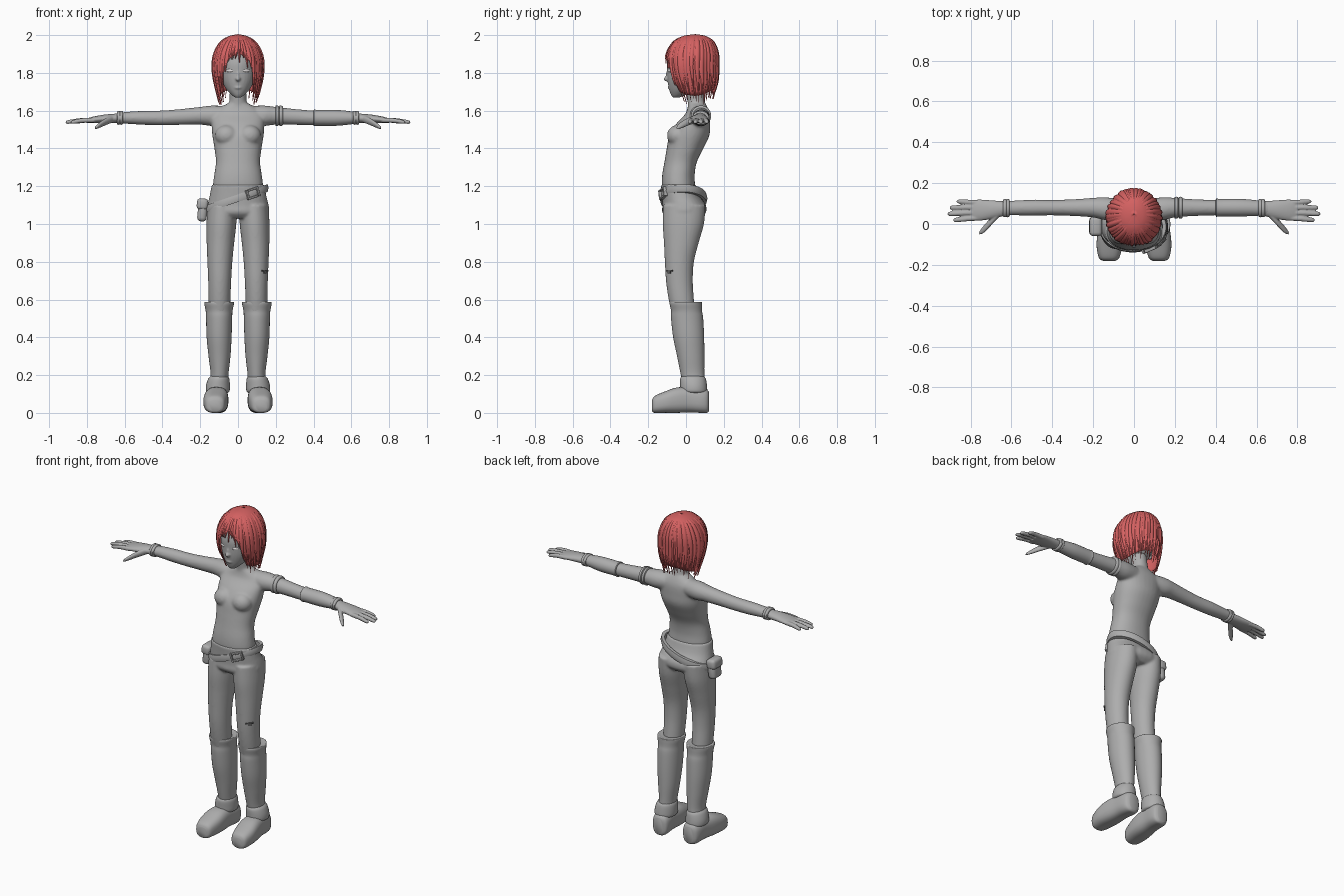
import bpy, bmesh, math, random
from mathutils import Matrix, Vector
random.seed(4)


def material(name, rgb):
    m = bpy.data.materials.new(name)
    m.diffuse_color = (*rgb, 1)
    return m


GREY = material("plain_grey", (0.42, 0.42, 0.42))
RED = material("hair_red", (0.66, 0.12, 0.12))
PALE = material("eye_pale", (0.75, 0.72, 0.72))
DARK = material("tear_dark_grey", (0.12, 0.12, 0.12))


def finish(name, bm, mat, voxel=0, smooth=0, angle=50):
    """Turn a bmesh into an object, optionally fusing its parts by voxel remesh."""
    bmesh.ops.recalc_face_normals(bm, faces=bm.faces)
    me = bpy.data.meshes.new(name)
    bm.to_mesh(me)
    bm.free()
    me.shade_smooth()
    me.set_sharp_from_angle(angle=math.radians(angle))
    me.materials.append(mat)
    ob = bpy.data.objects.new(name, me)
    bpy.context.collection.objects.link(ob)
    if voxel:
        r = ob.modifiers.new("fuse", 'REMESH')
        r.mode, r.voxel_size, r.use_smooth_shade = 'VOXEL', voxel, True
        s = ob.modifiers.new("soften", 'SMOOTH')
        s.factor, s.iterations = 0.5, smooth
    return ob


def spline(rows, sub=5):
    """Catmull-Rom interpolation of rows of numbers."""
    out = []
    for i in range(len(rows) - 1):
        a, b, c, d = (rows[min(max(i + k, 0), len(rows) - 1)] for k in (-1, 0, 1, 2))
        for j in range(sub):
            t = j / sub
            out.append([0.5 * (2 * q + (r - p) * t + (2 * p - 5 * q + 4 * r - s) * t * t
                               + (3 * q - p - 3 * r + s) * t ** 3) for p, q, r, s in zip(a, b, c, d)])
    return out + [list(rows[-1])]


def loft(bm, axis, rows, sides=(1, -1), n=32, power=1.0, sub=5):
    """Rows are (position on axis, centre u, radius u, centre v, radius v)."""
    for s in sides:
        rings = []
        for t, u, ru, v, rv in spline(rows, sub):
            ring = []
            for k in range(n):
                a = 2 * math.pi * k / n
                c, d = math.cos(a), math.sin(a)
                p = u + ru * math.copysign(abs(c) ** power, c)
                q = v + rv * math.copysign(abs(d) ** power, d)
                x, y, z = {'x': (t, p, q), 'y': (p, t, q), 'z': (p, q, t)}[axis]
                ring.append(bm.verts.new((s * x, y, z)))
            rings.append(ring)
        for r0, r1 in zip(rings, rings[1:]):
            for k in range(n):
                bm.faces.new((r0[k], r0[(k + 1) % n], r1[(k + 1) % n], r1[k]))
        bm.faces.new(rings[0])
        bm.faces.new(rings[-1])


def ball(bm, loc, size, turn=0):
    m = Matrix.Translation(loc) @ Matrix.Rotation(turn, 4, 'Z') @ Matrix.Diagonal((*size, 1))
    bmesh.ops.create_uvsphere(bm, u_segments=20, v_segments=12, radius=1, matrix=m)


def box(bm, loc, size, turn=0, tilt=0, bevel=0.006):
    vs = bmesh.ops.create_cube(bm, size=1, matrix=Matrix.Diagonal((*size, 1)))['verts']
    es = list({e for v in vs for e in v.link_edges})
    if bevel:
        vs = bmesh.ops.bevel(bm, geom=es, offset=bevel, segments=3, profile=0.5, affect='EDGES')['verts']
        vs = list({w for v in vs for f in v.link_faces for w in f.verts})
    m = Matrix.Translation(loc) @ Matrix.Rotation(turn, 4, 'Z') @ Matrix.Rotation(tilt, 4, 'Y')
    bmesh.ops.transform(bm, matrix=m, verts=vs)


# Torso, neck, bust and arms fused into one skin
bm = bmesh.new()
loft(bm, 'z', [(1.15, 0, .126, -.035, .08), (1.2, 0, .133, -.04, .088), (1.26, 0, .126, -.04, .086),
               (1.33, 0, .117, -.028, .086), (1.4, 0, .125, -.005, .097), (1.47, 0, .136, .018, .106),
               (1.53, 0, .14, .038, .09), (1.58, 0, .137, .06, .066), (1.61, 0, .105, .062, .055),
               (1.64, 0, .052, .057, .045)], sides=(1,), power=.92)
loft(bm, 'z', [(1.58, 0, .055, .06, .05), (1.64, 0, .046, .055, .046), (1.74, 0, .044, .04, .044)], sides=(1,))
loft(bm, 'x', [(.06, .07, .05, 1.575, .05), (.14, .075, .056, 1.573, .054), (.2, .08, .048, 1.573, .047),
               (.3, .08, .041, 1.567, .042), (.4, .08, .038, 1.562, .039), (.5, .08, .039, 1.562, .037),
               (.6, .078, .036, 1.562, .031), (.66, .074, .036, 1.559, .025)])
for s in (1, -1):
    ball(bm, (s * .06, -.045, 1.468), (.062, .056, .056))
finish("torso_and_arms", bm, GREY, .007, 8)

# Hands: palm, four fingers, thumb
bm = bmesh.new()
loft(bm, 'x', [(.63, .076, .035, 1.56, .025), (.70, .07, .046, 1.557, .023), (.76, .068, .052, 1.552, .018),
               (.80, .068, .046, 1.547, .012)])
for y0, y1, tip in ((.03, .02, .885), (.056, .05, .912), (.081, .08, .902), (.104, .11, .868)):
    loft(bm, 'x', [(.76, y0, .013, 1.55, .013), ((.76 + tip) / 2, (y0 + y1) / 2, .0125, 1.548, .0125),
                   (tip - .012, y1, .011, 1.54, .01), (tip, y1, .004, 1.538, .004)], n=14)
loft(bm, 'x', [(.66, .055, .02, 1.558, .02), (.70, .012, .02, 1.542, .019), (.735, -.025, .018, 1.522, .014),
               (.758, -.045, .008, 1.507, .007)], n=16)
finish("hands", bm, GREY, .004, 3)

# Wrist bands, sleeve on one forearm and double band on one upper arm
bm = bmesh.new()
for x in (.618, .632):
    loft(bm, 'x', [(x - .009, .078, .036, 1.562, .03), (x - .006, .078, .044, 1.562, .036),
                   (x + .006, .078, .044, 1.562, .036), (x + .009, .078, .036, 1.562, .03)], sub=2)
finish("wrist_bands", bm, GREY)
bm = bmesh.new()
loft(bm, 'x', [(.4, .08, .03, 1.562, .03), (.402, .08, .045, 1.562, .044), (.42, .08, .043, 1.562, .042),
               (.52, .08, .043, 1.562, .042), (.6, .078, .038, 1.562, .034), (.62, .078, .036, 1.562, .03)], sides=(1,))
finish("forearm_sleeve", bm, GREY)
bm = bmesh.new()
for x in (.207, .228):
    loft(bm, 'x', [(x - .01, .08, .045, 1.573, .045), (x - .007, .08, .053, 1.573, .054),
                   (x + .007, .08, .052, 1.573, .052), (x + .01, .08, .044, 1.573, .044)], sides=(1,), sub=2)
finish("upper_arm_band", bm, GREY)

# Trousers: hips fused with two legs
bm = bmesh.new()
loft(bm, 'z', [(1.21, 0, .139, -.041, .092), (1.15, 0, .15, -.028, .1), (1.1, 0, .162, -.01, .115),
               (1.06, 0, .164, -.01, .115), (1.03, 0, .13, -.012, .085)], sides=(1,), power=.92)
loft(bm, 'z', [(1.1, .083, .078, -.008, .112), (1.0, .088, .079, -.014, .109), (.9, .093, .073, -.025, .092),
               (.8, .096, .066, -.035, .077), (.7, .097, .061, -.035, .071), (.6, .098, .058, -.025, .067),
               (.5, .098, .055, -.01, .06)])
finish("trousers", bm, GREY, .007, 5)

# Tear above one knee
bm = bmesh.new()
box(bm, (.142, -.089, .752), (.045, .008, .008), turn=.82, bevel=0)
box(bm, (.142, -.089, .744), (.018, .008, .014), turn=.82, bevel=0)
finish("knee_tear", bm, DARK)

# Boots: shaft with flared top, ankle fold, foot
bm = bmesh.new()
loft(bm, 'z', [(.06, .105, .045, .045, .055), (.13, .105, .052, .045, .058), (.2, .098, .047, .035, .062),
               (.3, .098, .058, .025, .072), (.4, .1, .066, .014, .082), (.5, .1, .069, .006, .085),
               (.54, .1, .071, .003, .082), (.575, .1, .078, -.001, .085), (.588, .1, .076, -.001, .083),
               (.585, .1, .062, -.008, .07)])
finish("boot_shafts", bm, GREY)
bm = bmesh.new()
loft(bm, 'z', [(.105, .107, .05, .045, .058), (.115, .107, .062, .042, .07), (.145, .106, .063, .04, .071),
               (.18, .102, .056, .037, .068), (.195, .1, .045, .036, .058)])
finish("ankle_folds", bm, GREY)
bm = bmesh.new()
loft(bm, 'y', [(-.18, .122, .03, .038, .03), (-.165, .122, .05, .045, .045), (-.11, .12, .063, .057, .057),
               (-.05, .115, .064, .067, .067), (.02, .11, .057, .07, .067), (.08, .106, .055, .066, .066),
               (.11, .104, .047, .062, .062), (.122, .104, .03, .06, .05)], power=.75)
finish("boot_feet", bm, GREY)

# Slanted belt with buckle
bm = bmesh.new()
rings = []
for k in range(64):
    a = 2 * math.pi * k / 64
    ring = []
    for off, h in ((-.012, -.02), (.006, -.02), (.011, 0), (.006, .02), (-.012, .02)):
        x = -.006 + (.157 + off) * math.cos(a)
        ring.append(bm.verts.new((x, -.013 + (.115 + off) * math.sin(a), 1.137 + .34 * x + h)))
    rings.append(ring)
for k in range(64):
    for j in range(5):
        bm.faces.new((rings[k][j], rings[k - 1][j], rings[k - 1][(j + 1) % 5], rings[k][(j + 1) % 5]))
finish("belt", bm, GREY)
bm = bmesh.new()
for dx, dz, sx, sz in ((-.03, 0, .01, .05), (.03, 0, .01, .05), (0, .022, .06, .01), (0, -.022, .06, .01)):
    box(bm, (.078 + dx * .92, -.122 + dx * .4, 1.163 + dx * .3 + dz), (sx, .022, sz), .4, -.3, .003)
finish("belt_buckle", bm, GREY)

# Pouch hanging from the belt
bm = bmesh.new()
box(bm, (-.188, -.012, 1.066), (.05, .085, .105), 0, .1, .02)
box(bm, (-.188, -.012, 1.105), (.06, .094, .06), 0, .1, .018)
finish("belt_pouch", bm, GREY)

# Head with nose, lips and ears
bm = bmesh.new()
loft(bm, 'z', [(1.67, 0, .016, -.052, .018), (1.685, 0, .036, -.038, .042), (1.715, 0, .064, -.016, .074),
               (1.76, 0, .087, .0, .098), (1.81, 0, .098, .012, .113), (1.86, 0, .102, .02, .12),
               (1.92, 0, .09, .027, .107), (1.96, 0, .06, .035, .07), (1.975, 0, .02, .04, .025)], sides=(1,))
ball(bm, (0, -.098, 1.768), (.013, .02, .014))
ball(bm, (0, -.094, 1.787), (.009, .013, .028))
ball(bm, (0, -.085, 1.722), (.022, .012, .009))
for s in (1, -1):
    ball(bm, (s * .1, .02, 1.79), (.01, .02, .03))
finish("head", bm, GREY, .005, 3)
bm = bmesh.new()
for s in (1, -1):
    ball(bm, (s * .045, -.087, 1.812), (.02, .005, .008), s * .42)
finish("eyes", bm, PALE)

# Hair: an under-shell plus pointed overlapping locks
PROFILE = spline([(2.0, .004, .05, .005), (1.99, .052, .045, .066), (1.96, .093, .04, .108), (1.9, .125, .034, .136),
                  (1.83, .134, .032, .139), (1.76, .126, .038, .131), (1.70, .112, .044, .108), (1.63, .095, .05, .085)], 8)


def hair_point(phi, z, out=0):
    """Point on the hair surface; phi is measured from the front (-y)."""
    for a, b in zip(PROFILE, PROFILE[1:]):
        if b[0] <= z:
            break
    t = min(max((a[0] - z) / (a[0] - b[0]), 0), 1)
    rx, yc, ry = (a[i] + (b[i] - a[i]) * t for i in (1, 2, 3))
    return Vector(((rx + out) * math.sin(phi), yc - (ry + out) * math.cos(phi), z))


def hem(phi):
    d = abs(math.remainder(phi, 2 * math.pi))
    if d < .62:
        return 1.885 - .06 * d / .62
    return max(1.825 - (d - .62) * 1.1, 1.675 + .02 * math.cos(d * 2))


bm = bmesh.new()
grid = [[bm.verts.new(hair_point(p, 2 - (2 - hem(p) - .025) * (r / 20) ** 1.6, -.005)) for r in range(21)]
        for p in (2 * math.pi * k / 96 for k in range(96))]
for k in range(96):
    for r in range(20):
        bm.faces.new((grid[k - 1][r], grid[k][r], grid[k][r + 1], grid[k - 1][r + 1]))
ob = finish("hair_shell", bm, RED)
ob.modifiers.new("thickness", 'SOLIDIFY').thickness = .005

bm = bmesh.new()
for layer, count in ((0, 40), (1, 30)):
    for k in range(count):
        end = math.remainder(2 * math.pi * (k + random.uniform(.3, .7)) / count, 2 * math.pi)
        tip = hem(end) + random.uniform(-.035, .02) + layer * random.uniform(0, .04)
        lift, width = random.uniform(-.002, .003) + layer * .003, random.uniform(.09, .14)
        prev = None
        for r in range(15):
            s = r / 14
            # front locks sweep out from a centre parting
            phi = end * (1 - .45 * (1 - s) * max(0, 1 - abs(end) / 1.6))
            w = width * (1 - s ** 3) + .004
            z = 2 - (2 - tip) * max(s, .03) ** 1.6
            row = [bm.verts.new(hair_point(phi + w * u, z, lift + h * (1 - s * .4)))
                   for u, h in ((-1, -.004), (-.5, .002), (0, .004), (.5, .002), (1, -.004), (0, -.006))]
            if prev:
                for j in range(6):
                    bm.faces.new((prev[j], prev[(j + 1) % 6], row[(j + 1) % 6], row[j]))
            else:
                bm.faces.new(row)
            prev = row
        bm.faces.new(prev)
finish("hair_locks", bm, RED)
